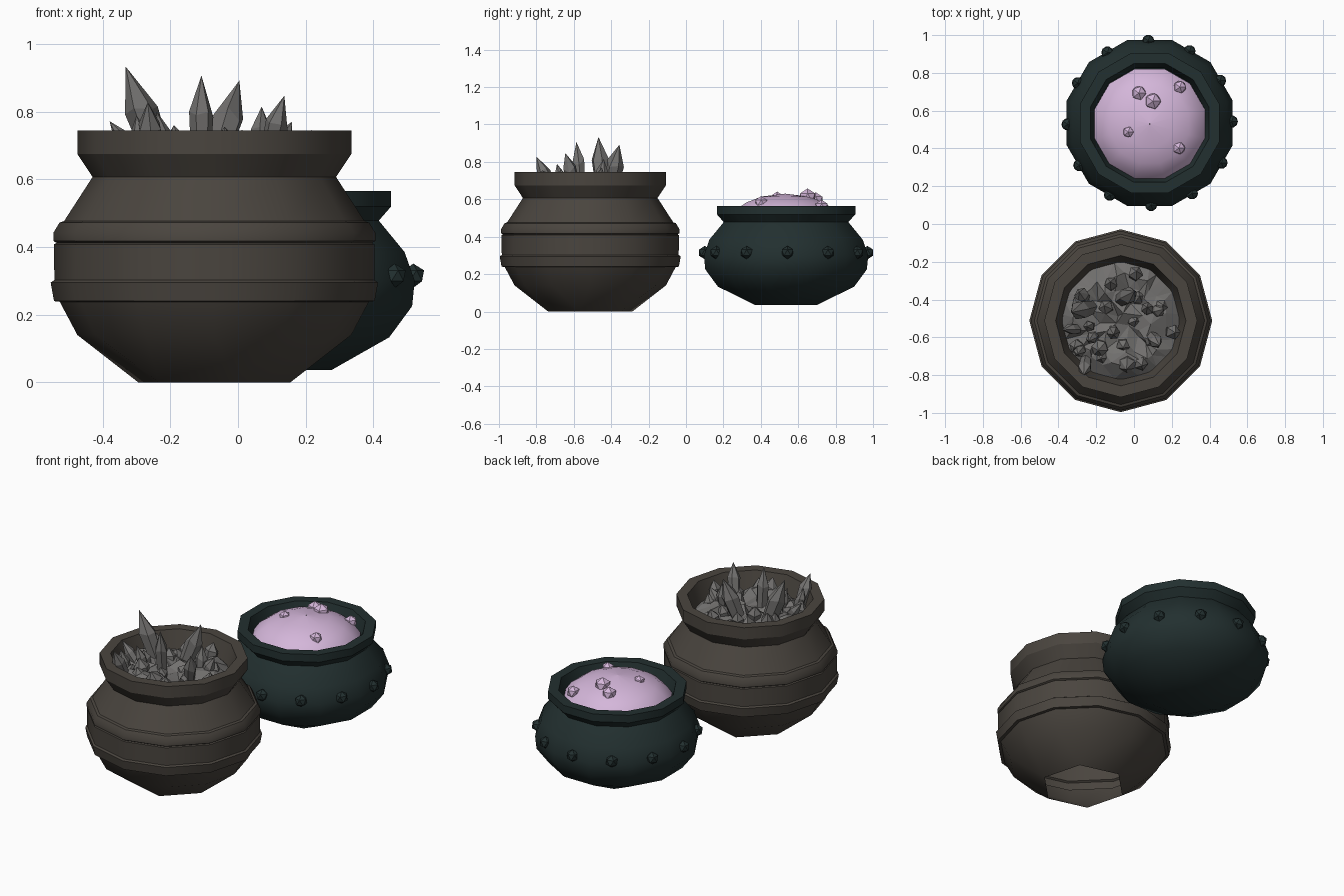
import bpy, bmesh, math, random
from mathutils import Vector

if "Cube" in bpy.data.objects:
    bpy.data.objects.remove(bpy.data.objects["Cube"])
random.seed(4)

def material(name, rgb):
    m = bpy.data.materials.new(name)
    m.diffuse_color = (*rgb, 1)
    m.use_nodes = True
    m.node_tree.nodes["Principled BSDF"].inputs["Base Color"].default_value = m.diffuse_color
    return m

BROWN = material("brown_clay", (0.068, 0.059, 0.049))
GREEN = material("dark_green_iron", (0.016, 0.029, 0.029))
LILAC = material("lilac_brew", (0.66, 0.47, 0.70))
GREY = material("grey_crystal", (0.17, 0.165, 0.16))

def finish(name, bm, mat, smooth=True, normals=True):
    if normals:
        bmesh.ops.recalc_face_normals(bm, faces=bm.faces)
    me = bpy.data.meshes.new(name)
    bm.to_mesh(me)
    bm.free()
    me.materials.append(mat)
    ob = bpy.data.objects.new(name, me)
    bpy.context.collection.objects.link(ob)
    if smooth:
        bpy.ops.object.select_all(action='DESELECT')
        ob.select_set(True)
        bpy.context.view_layer.objects.active = ob
        bpy.ops.object.shade_smooth_by_angle(angle=math.radians(31))
    return ob

def lathe(centre, profile, start, sides=12, hex_base=0, cap=False):
    """Spin (radius, z) points; hex_base adds a six-sided bottom ring of that radius."""
    bm = bmesh.new()
    rings = []
    for r, z in profile:
        rings.append([bm.verts.new((centre[0] + r * math.cos(start + math.tau * i / sides),
                                    centre[1] + r * math.sin(start + math.tau * i / sides), z))
                      for i in range(sides)])
    for a, b in zip(rings, rings[1:]):
        for i in range(sides):
            j = (i + 1) % sides
            bm.faces.new((a[i], a[j], b[j], b[i]))
    if hex_base:
        # every two rim corners share one bottom corner
        rad, z = hex_base
        base = []
        for k in range(sides // 2):
            a = start + math.tau * (2 * k + 0.5) / sides
            base.append(bm.verts.new((centre[0] + rad * math.cos(a), centre[1] + rad * math.sin(a), z)))
        for k in range(sides // 2):
            n = (k + 1) % (sides // 2)
            p, q, s = rings[0][2 * k], rings[0][2 * k + 1], rings[0][2 * n]
            bm.faces.new((base[k], q, p))
            bm.faces.new((base[k], base[n], s, q))
        if cap:
            bm.faces.new(base[::-1])
    return bm

# brown banded pot, open underneath
P1 = (-0.07, -0.512)
finish("brown_pot", lathe(P1, [
    (.405, .14), (.457, .238), (.474, .24), (.484, .295), (.473, .302), (.474, .408),
    (.466, .412), (.476, .418), (.476, .442), (.458, .472), (.444, .477), (.36, .607),
    (.405, .675), (.405, .745), (.345, .745), (.30, .60)],
    math.radians(30), hex_base=(.233, 0)), BROWN)

# green studded pot
P2 = (0.083, 0.535)
finish("green_pot", lathe(P2, [
    (.377, .133), (.447, .225), (.455, .30), (.424, .385), (.345, .478),
    (.383, .52), (.383, .565), (.325, .565), (.30, .49)],
    math.radians(-15), hex_base=(.193, .036), cap=True), GREEN)

def ball(bm, at, r):
    v = bmesh.ops.create_icosphere(bm, subdivisions=1, radius=r)["verts"]
    bmesh.ops.translate(bm, verts=v, vec=at)

# studs round the green pot
bm = bmesh.new()
for i in range(12):
    a = math.tau * i / 12 + math.radians(1)
    ball(bm, Vector((P2[0] + .435 * math.cos(a), P2[1] + .435 * math.sin(a), .315)), .036)
finish("studs", bm, GREEN, smooth=False)

# domed brew
bm = lathe((P2[0], P2[1] - .005), [(.302, .50), (.27, .545), (.215, .583), (.13, .615), (.002, .63)],
           math.radians(-15))
finish("brew", bm, LILAC)

# bubbles on the brew
bm = bmesh.new()
for x, y, r in [(.026, .693, .042), (.10, .65, .047), (.243, .725, .037),
                (-.03, .487, .032), (.238, .402, .036)]:
    d2 = (x - P2[0]) ** 2 + (y - P2[1]) ** 2
    ball(bm, Vector((x, y, .625 - 1.05 * d2)), r)
finish("bubbles", bm, LILAC, smooth=False)

# rubble bed in the brown pot
bm = bmesh.new()
bmesh.ops.create_grid(bm, x_segments=9, y_segments=9, size=.31)
for v in bm.verts:
    x, y = v.co.x, v.co.y
    m, l = max(abs(x), abs(y)), math.hypot(x, y)
    k = m / l if l > 1e-6 else 1
    edge = m > .30
    j = 0 if edge else .02
    v.co = (P1[0] + x * k + random.uniform(-j, j), P1[1] + y * k + random.uniform(-j, j),
            .64 if edge else .675 + random.uniform(-.025, .04))
bmesh.ops.triangulate(bm, faces=bm.faces)
finish("rubble_bed", bm, GREY, smooth=False)

def crystal(bm, base, tip, r, sides=6):
    """Tapered prism from base to a pointed tip."""
    base, tip = Vector(base), Vector(tip)
    q = (tip - base).to_track_quat('Z', 'Y')
    h = (tip - base).length
    off = random.random() * 6
    rings = []
    for f, s in ((0, .75), (.62, 1)):
        ring = []
        for i in range(sides):
            a = off + math.tau * i / sides
            z = h * (f + (random.uniform(-.06, .06) if f else 0))
            ring.append(bm.verts.new(base + q @ Vector((r * s * math.cos(a), r * s * math.sin(a), z))))
        rings.append(ring)
    top = bm.verts.new(tip)
    for i in range(sides):
        j = (i + 1) % sides
        bm.faces.new((rings[0][i], rings[0][j], rings[1][j], rings[1][i]))
        bm.faces.new((rings[1][i], rings[1][j], top))
    bm.faces.new(rings[0][::-1])

# large crystals: base x, y, then tip x, y, z, then radius
bm = bmesh.new()
for bx, by, tx, ty, tz, r in [
        (-.22, -.44, -.332, -.468, .933, .05), (-.11, -.56, -.108, -.586, .907, .036),
        (-.08, -.41, .004, -.356, .892, .047), (.08, -.58, .137, -.645, .847, .036),
        (.07, -.46, .07, -.44, .815, .034), (-.25, -.70, -.267, -.80, .828, .036),
        (-.26, -.55, -.38, -.56, .772, .03), (-.03, -.70, -.04, -.77, .755, .045),
        (-.17, -.64, -.19, -.67, .76, .045), (-.27, -.65, -.30, -.69, .79, .03),
        (.09, -.47, .16, -.45, .77, .034), (-.26, -.40, -.29, -.36, .765, .04),
        (-.20, -.58, -.24, -.62, .80, .03)]:
    crystal(bm, (bx, by, .62), (tx, ty, tz), r)
# small shards between them
for i in range(14):
    a, d = i * 2.4, .27 * math.sqrt((i + .5) / 14)
    x, y = P1[0] + d * math.cos(a), P1[1] + d * math.sin(a)
    crystal(bm, (x, y, .62), (x + .03 * math.cos(a), y + .03 * math.sin(a),
                              random.uniform(.71, .75)), random.uniform(.03, .045), 5)
finish("crystals", bm, GREY, smooth=False)
